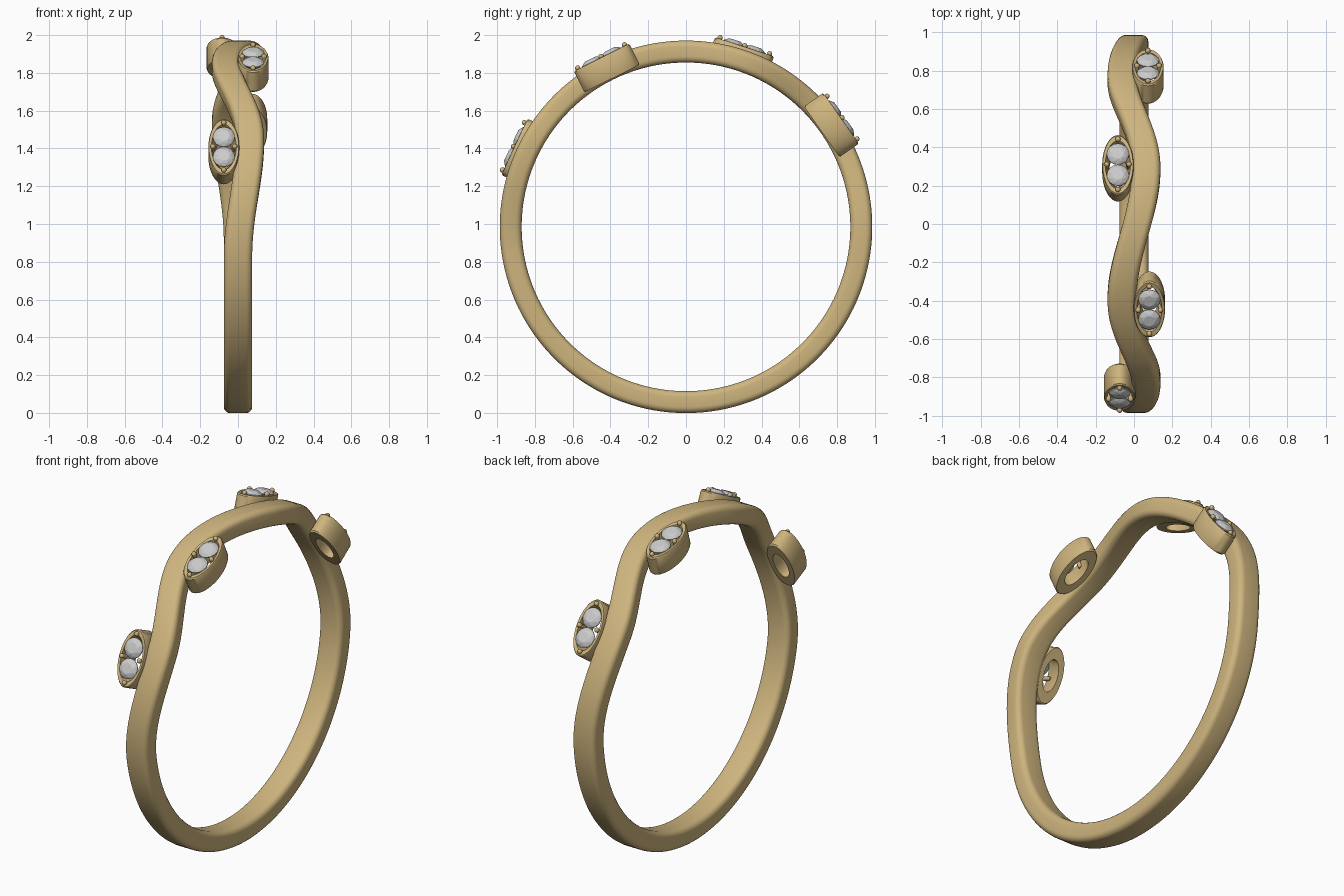
import bpy, bmesh
from math import sin, cos, pi, radians, degrees
from mathutils import Matrix, Vector

if "Cube" in bpy.data.objects:
    bpy.data.objects.remove(bpy.data.objects["Cube"])

CZ = 0.985            # height of the ring centre
R_MID, HALF_W, HALF_T = 0.928, 0.075, 0.058

gold = bpy.data.materials.new("gold")
gold.diffuse_color = (0.62, 0.46, 0.21, 1)
gold.use_nodes = True
gold.node_tree.nodes["Principled BSDF"].inputs["Base Color"].default_value = gold.diffuse_color

# sideways wave of the band: (angle from top towards the front, x offset)
WAVE = [(-180, 0), (-95, 0), (-54, -0.063), (-18, 0.063), (25, -0.063), (61, 0.063), (100, 0), (180, 0)]


def offset(deg):
    for (a, p), (b, q) in zip(WAVE, WAVE[1:]):
        if a <= deg <= b:
            return p + (q - p) * (1 - cos(pi * (deg - a) / (b - a))) / 2
    return 0


def finish(bm, name, mat=None, smooth=None):
    bmesh.ops.recalc_face_normals(bm, faces=bm.faces)
    me = bpy.data.meshes.new(name)
    bm.to_mesh(me)
    bm.free()
    ob = bpy.data.objects.new(name, me)
    bpy.context.collection.objects.link(ob)
    if mat:
        me.materials.append(mat)
    if smooth:
        bpy.ops.object.select_all(action='DESELECT')
        ob.select_set(True)
        bpy.context.view_layer.objects.active = ob
        bpy.ops.object.shade_smooth_by_angle(angle=radians(smooth))
    return ob


def skin(bm, loops):
    # closes a list of vertex loops into a torus-like surface
    n = len(loops[0])
    for i, a in enumerate(loops):
        b = loops[(i + 1) % len(loops)]
        for j in range(n):
            k = (j + 1) % n
            bm.faces.new((a[j], a[k], b[k], b[j]))


# rounded rectangle section of the band
def section(r=0.033, steps=5):
    pts = []
    for q, (sx, sy) in enumerate([(1, 1), (-1, 1), (-1, -1), (1, -1)]):
        for s in range(steps + 1):
            a = (q + s / steps) * pi / 2
            pts.append((sx * (HALF_W - r) + r * cos(a), sy * (HALF_T - r) + r * sin(a)))
    return pts


# wavy band
bm = bmesh.new()
loops = []
N = 180
for i in range(N):
    deg = -180 + 360 * i / N
    t = radians(deg)
    loops.append([bm.verts.new((offset(deg) + u, -sin(t) * (R_MID + v), CZ + cos(t) * (R_MID + v)))
                  for u, v in section()])
skin(bm, loops)
finish(bm, "band", gold, 40)


# oval setting with a tapered hole, local z pointing outwards
def setting(name, m):
    bm = bmesh.new()
    prof = [(0.96, 0.877), (1.0, 0.885), (1.0, 0.995), (0.96, 1.002), (0.80, 1.0), (0.60, 0.93), (0.56, 0.877)]
    loops = [[bm.verts.new((0.082 * s * cos(2 * pi * k / 48), 0.164 * s * sin(2 * pi * k / 48), z))
              for k in range(48)] for s, z in prof]
    skin(bm, loops)
    bm.transform(m)
    finish(bm, name, gold, 35)


# round bead prongs at the tips and between the stones
def prongs(name, m):
    bm = bmesh.new()
    for x, y in [(0, 0.138), (0, -0.138), (0.058, 0), (-0.058, 0)]:
        bmesh.ops.create_uvsphere(bm, u_segments=12, v_segments=8, radius=0.014,
                                  matrix=Matrix.Translation((x, y, 1.008)))
        bmesh.ops.create_cone(bm, cap_ends=True, segments=12, radius1=0.012, radius2=0.012, depth=0.06,
                              matrix=Matrix.Translation((x, y, 0.978)))
    bm.transform(m)
    finish(bm, name, gold, 40)


# faceted round stone: table, crown, girdle and pavilion point
def stone(name, m):
    bm = bmesh.new()
    for r, z, n, ph in [(0.031, 0.018, 8, 0), (0.046, 0.011, 8, 0.5), (0.058, 0.0, 16, 0), (0.058, -0.005, 16, 0)]:
        for k in range(n):
            a = 2 * pi * (k + ph) / n
            bm.verts.new((r * cos(a), r * sin(a), z))
    bm.verts.new((0, 0, -0.05))
    bmesh.ops.convex_hull(bm, input=bm.verts)
    bmesh.ops.dissolve_limit(bm, angle_limit=0.01, verts=bm.verts, edges=bm.edges)
    bm.transform(m)
    finish(bm, name)


# four stone clusters, one in each bend of the wave
for i, (deg, x) in enumerate([(65, -0.075), (26.5, 0.08), (-18, -0.084), (-55, 0.073)], 1):
    m = Matrix.Translation((x, 0, CZ)) @ Matrix.Rotation(radians(deg), 4, 'X')
    setting(f"setting_{i}", m)
    prongs(f"prongs_{i}", m)
    for j, y in enumerate((-0.058, 0.058), 1):
        stone(f"stone_{i}_{j}", m @ Matrix.Translation((0, y, 1.003)))
